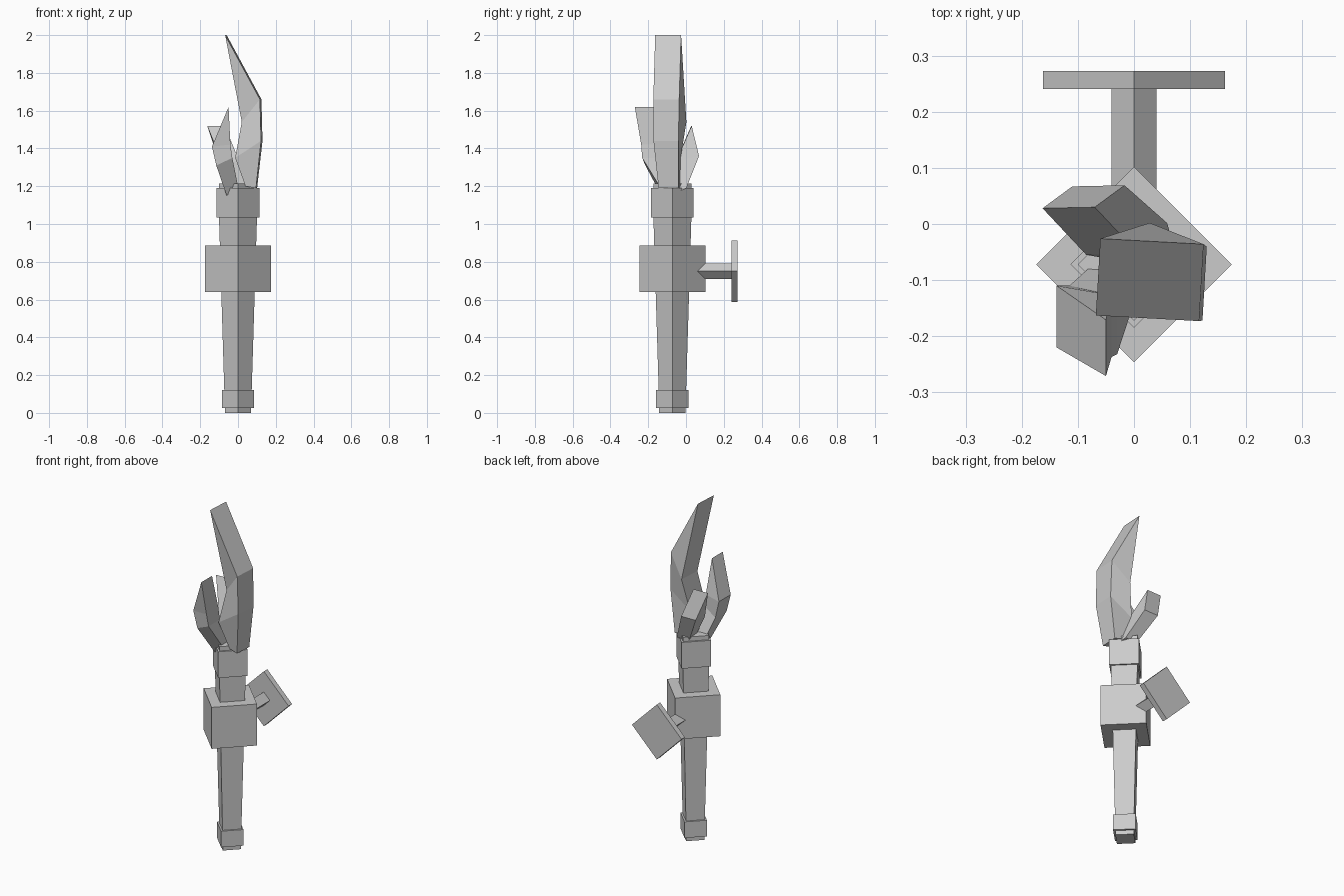
import bpy, bmesh
from mathutils import Vector, Matrix

if "Cube" in bpy.data.objects:
    bpy.data.objects.remove(bpy.data.objects["Cube"])

AXIS_Y = -0.072  # centre line of the torch


def make_object(name, bm):
    bmesh.ops.recalc_face_normals(bm, faces=bm.faces)
    mesh = bpy.data.meshes.new(name)
    bm.to_mesh(mesh)
    bm.free()
    ob = bpy.data.objects.new(name, mesh)
    bpy.context.collection.objects.link(ob)
    return ob


def diamond(name, lo, hi, r1, r2, along_y=False, height=0.75):
    """Four-sided prism with corners on the axes, upright or lying along y."""
    bm = bmesh.new()
    bmesh.ops.create_cone(bm, cap_ends=True, segments=4, radius1=r1, radius2=r2, depth=hi - lo)
    mid = (lo + hi) / 2
    if along_y:
        m = Matrix.Translation((0, mid, height)) @ Matrix.Rotation(-1.5707963, 4, 'X')
    else:
        m = Matrix.Translation((0, AXIS_Y, mid))
    bmesh.ops.transform(bm, matrix=m, verts=bm.verts)
    return make_object(name, bm)


def flame(name, width, rows, tip):
    """Blade of square rings (outer edge, inner edge, width scale) ending in an edge."""
    bm = bmesh.new()
    w = Vector(width)
    rings = []
    for outer, inner, s in rows:
        o, i = Vector(outer), Vector(inner)
        rings.append([bm.verts.new(p) for p in (o, o + w * s, i + w * s, i)])
    a, b = bm.verts.new(tip), bm.verts.new(Vector(tip) + w)
    bm.faces.new(rings[0])
    for r, q in zip(rings, rings[1:]):
        for k in range(4):
            n = (k + 1) % 4
            bm.faces.new((r[k], r[n], q[n], q[k]))
    r = rings[-1]
    bm.faces.new((r[0], r[1], b, a))
    bm.faces.new((r[2], r[3], a, b))
    bm.faces.new((r[1], r[2], b))
    bm.faces.new((r[3], r[0], a))
    return make_object(name, bm)


# Torch body
diamond("foot_cap", 0.0, 0.03, 0.07, 0.07)
diamond("foot_ring", 0.025, 0.12, 0.086, 0.086)
diamond("handle", 0.10, 1.05, 0.072, 0.101)
diamond("holder_block", 0.64, 0.885, 0.174, 0.174)
diamond("collar", 1.035, 1.19, 0.113, 0.113)
diamond("rim", 1.18, 1.215, 0.10, 0.10)

# Wall bracket
diamond("bracket_rod", 0.0, 0.25, 0.04, 0.04, along_y=True)
diamond("wall_plate", 0.241, 0.273, 0.162, 0.162, along_y=True)

# Flames
flame("tall_flame", (0.008, 0.137, 0),
      [((0.095, -0.145, 1.19), (0.04, -0.135, 1.20), 0.77),
       ((0.122, -0.172, 1.44), (-0.015, -0.16, 1.35), 0.96),
       ((0.116, -0.173, 1.66), (0.02, -0.135, 1.54), 1.0)],
      (-0.068, -0.163, 2.0))
flame("front_flame", (0.0, 0.1, 0),
      [((-0.06, -0.13, 1.15), (0.0, -0.14, 1.20), 0.7),
       ((-0.115, -0.215, 1.31), (-0.03, -0.232, 1.35), 1.05),
       ((-0.138, -0.22, 1.41), (-0.04, -0.237, 1.42), 1.1)],
      (-0.05, -0.271, 1.62))
flame("back_flame", (0.093, 0.002, 0),
      [((-0.02, 0.0, 1.19), (0.0, -0.07, 1.16), 0.85),
       ((-0.11, 0.067, 1.36), (-0.085, -0.055, 1.33), 1.0)],
      (-0.163, 0.028, 1.52))
